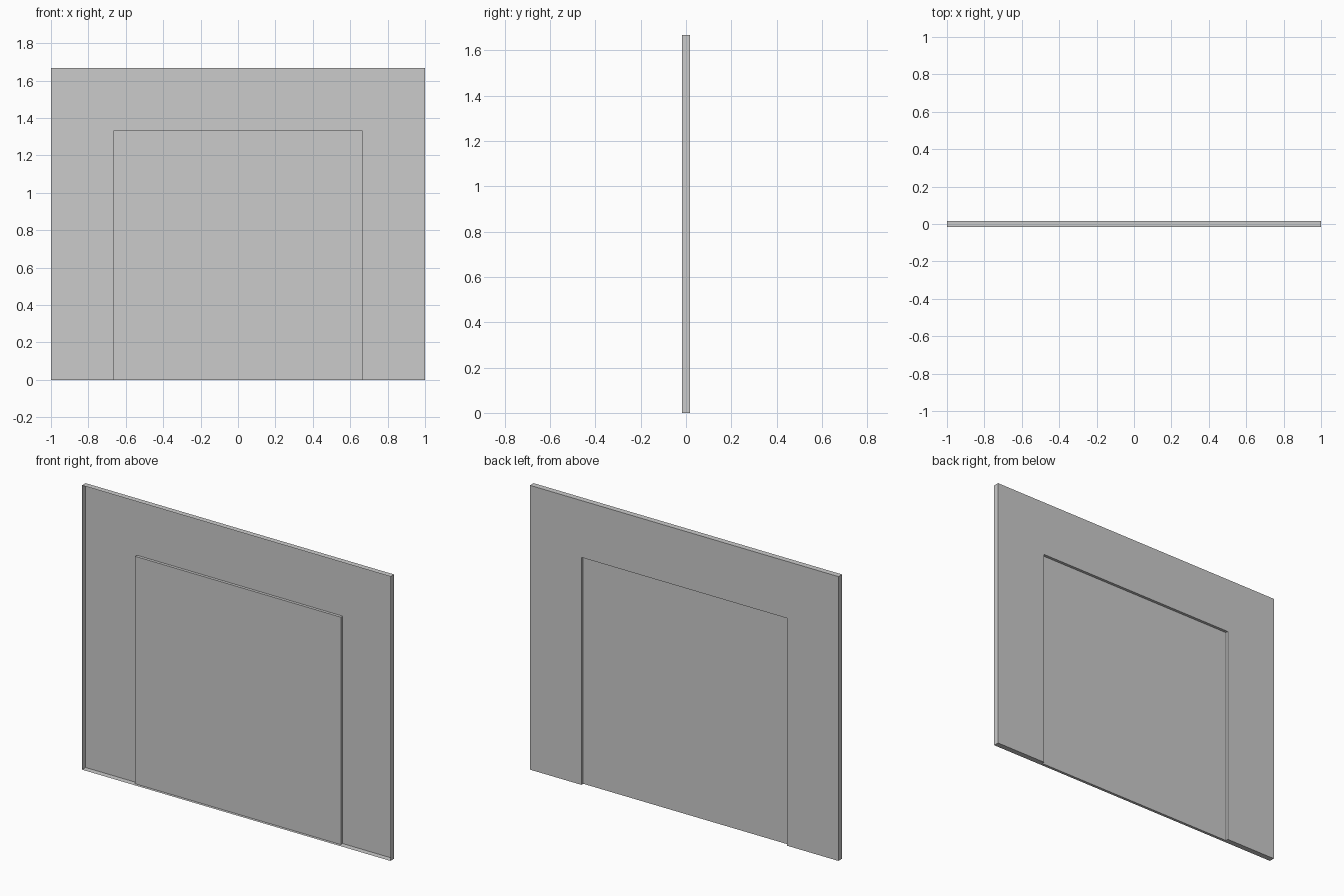
import bpy
import bmesh

if "Cube" in bpy.data.objects:
    bpy.data.objects.remove(bpy.data.objects["Cube"])

HALF, HEIGHT = 1.0, 5 / 3        # wall half width and height
DOOR_X, DOOR_Z = 2 / 3, 4 / 3    # door half width and height
T = 1 / 60                       # half the wall depth


def make(name, faces):
    bm = bmesh.new()
    for face in faces:
        bm.faces.new([bm.verts.new(p) for p in face])
    bmesh.ops.remove_doubles(bm, verts=bm.verts[:], dist=1e-5)
    mesh = bpy.data.meshes.new(name)
    bm.to_mesh(mesh)
    bm.free()
    bpy.context.collection.objects.link(bpy.data.objects.new(name, mesh))


def strip(path, y0, y1):
    """Sweep an (x, z) path along y."""
    return [[(a, y0, b), (a, y1, b), (c, y1, d), (c, y0, d)]
            for (a, b), (c, d) in zip(path, path[1:])]


def arch(w, h):
    return [(-w, 0), (-w, h), (w, h), (w, 0)]


outer = arch(HALF, HEIGHT)
opening = arch(DOOR_X, DOOR_Z)

# Wall skin with the doorway cut out
make("wall_panel", [[(x, T, z) for x, z in outer + opening[::-1]]])

# Side and top edges, open towards the front
make("wall_edges", strip(outer[::-1], -T, T))

# Bottom edge, notched under the recessed door
make("bottom_edge", [[(x, y, 0) for x, y in (
    (-HALF, -T), (-HALF, T), (-DOOR_X, T), (-DOOR_X, 0),
    (DOOR_X, 0), (DOOR_X, T), (HALF, T), (HALF, -T))]])

# Door frame reveal and the recessed door
make("door_reveal", strip(opening, 0, T))
make("door_panel", [[(x, 0, z) for x, z in opening]])
